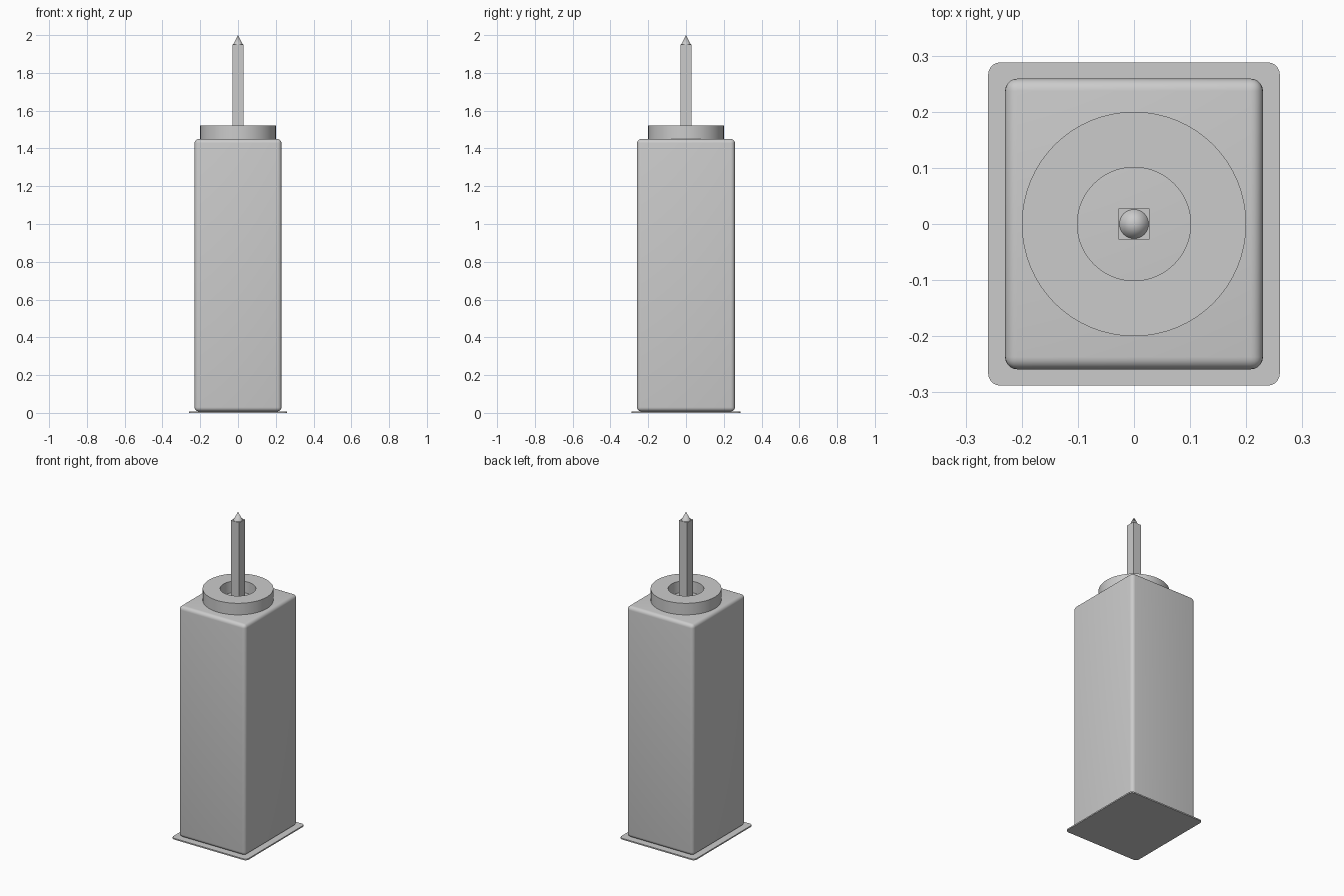
import bpy, bmesh, math

if "Cube" in bpy.data.objects:
    bpy.data.objects.remove(bpy.data.objects["Cube"])


def finish(name, bm, smooth=True):
    bmesh.ops.recalc_face_normals(bm, faces=bm.faces)
    me = bpy.data.meshes.new(name)
    bm.to_mesh(me)
    bm.free()
    ob = bpy.data.objects.new(name, me)
    bpy.context.collection.objects.link(ob)
    if smooth:
        bpy.ops.object.select_all(action='DESELECT')
        ob.select_set(True)
        bpy.context.view_layer.objects.active = ob
        bpy.ops.object.shade_smooth_by_angle(angle=math.radians(35))
    return ob


def box(name, hx, hy, z0, z1, radius=0.0, vertical_only=False):
    bm = bmesh.new()
    bmesh.ops.create_cube(bm, size=2)
    for v in bm.verts:
        v.co = (v.co.x * hx, v.co.y * hy, z0 if v.co.z < 0 else z1)
    if radius:
        edges = [e for e in bm.edges if not vertical_only
                 or abs(e.verts[0].co.z - e.verts[1].co.z) > 1e-5]
        bmesh.ops.bevel(bm, geom=edges, offset=radius, segments=5,
                        profile=0.5, affect='EDGES')
    return finish(name, bm, radius > 0)


def ring(name, r_in, r_out, z0, z1, n=64):
    bm = bmesh.new()
    profile = [(r_in, z0), (r_out, z0), (r_out, z1), (r_in, z1)]
    loops = [[bm.verts.new((r * math.cos(2 * math.pi * i / n),
                            r * math.sin(2 * math.pi * i / n), z))
              for i in range(n)] for r, z in profile]
    for a, b in zip(loops, loops[1:] + loops[:1]):
        for i in range(n):
            j = (i + 1) % n
            bm.faces.new((a[i], a[j], b[j], b[i]))
    return finish(name, bm)


# Thin plate with rounded plan corners
box("base_plate", 0.26, 0.288, 0.0, 0.008, 0.022, vertical_only=True)

# Tall body with softened edges
box("body", 0.23, 0.259, 0.008, 1.45, 0.022)

# Collar on top of the body
ring("collar", 0.101, 0.2, 1.45, 1.522)

# Square post
box("post", 0.028, 0.028, 1.45, 1.95)

# Conical tip
bm = bmesh.new()
bmesh.ops.create_cone(bm, cap_ends=True, segments=32, radius1=0.026,
                      radius2=0.0, depth=0.05)
bmesh.ops.translate(bm, verts=bm.verts, vec=(0, 0, 1.975))
finish("post_tip", bm)
